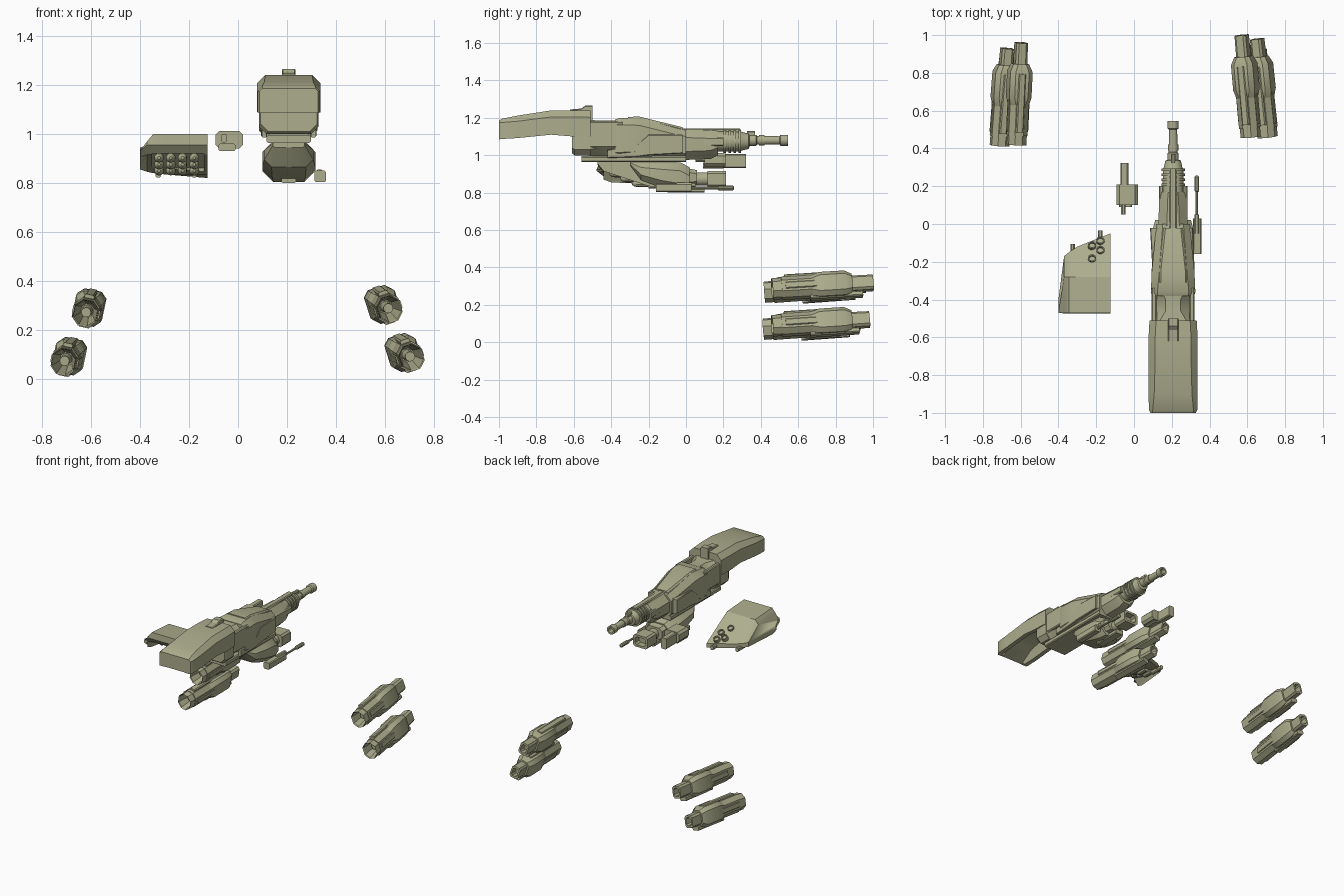
import bpy, bmesh, math
from mathutils import Matrix, Vector

olive = bpy.data.materials.new("olive_metal")
olive.diffuse_color = (0.42, 0.42, 0.27, 1)
CX = 0.207  # centre line of the main gun


def loft(name, sections, M=None):
    """Skin equal-length point loops and cap both ends."""
    bm = bmesh.new()
    rings = [[bm.verts.new(M @ Vector(p) if M else p) for p in s] for s in sections]
    n = len(rings[0])
    for a, b in zip(rings, rings[1:]):
        for i in range(n):
            j = (i + 1) % n
            bm.faces.new((a[i], a[j], b[j], b[i]))
    bm.faces.new(rings[0])
    bm.faces.new(rings[-1][::-1])
    bmesh.ops.recalc_face_normals(bm, faces=bm.faces)
    me = bpy.data.meshes.new(name)
    bm.to_mesh(me)
    bm.free()
    me.materials.append(olive)
    ob = bpy.data.objects.new(name, me)
    bpy.context.collection.objects.link(ob)
    return ob


def sec(y, x0, x1, z0, z1, c=0.02, cb=None):
    """Chamfered rectangle across y; c = top chamfer, cb = bottom chamfer."""
    b = c if cb is None else cb
    return [(x, y, z) for x, z in ((x0 + b, z0), (x1 - b, z0), (x1, z0 + b), (x1, z1 - c),
                                   (x1 - c, z1), (x0 + c, z1), (x0, z1 - c), (x0, z0 + b))]


def mid(y, hw, z0, z1, c=0.02, cb=None, cx=CX):
    return sec(y, cx - hw, cx + hw, z0, z1, c, cb)


def ring(y, r, cx=CX, cz=1.075, n=16):
    return [(cx + r * math.cos(2 * math.pi * (i + .5) / n), y,
             cz + r * math.sin(2 * math.pi * (i + .5) / n)) for i in range(n)]


def box(name, x0, x1, y0, y1, z0, z1, c=0.006, M=None):
    return loft(name, [sec(y0, x0, x1, z0, z1, c), sec(y1, x0, x1, z0, z1, c)], M)


def turned(name, steps, cx=CX, cz=1.075, n=16, M=None):
    return loft(name, [ring(y, r, cx, cz, n) for y, r in steps], M)


# ---- stock: shell with a trough underneath
def shell(y, hw, zb, zi, zt, c, t=0.03):
    pts = [(-hw, zb), (-hw, zt - c), (-hw + c, zt), (hw - c, zt), (hw, zt - c), (hw, zb),
           (hw - t, zb), (hw - t - .02, zi), (-hw + t + .02, zi), (-hw + t, zb)]
    return [(CX + x, y, z) for x, z in pts]

loft("stock", [shell(-1.0, .12, 1.085, 1.087, 1.185, .012),
               shell(-.985, .128, 1.087, 1.09, 1.195, .02),
               shell(-.90, .13, 1.092, 1.15, 1.212, .03),
               shell(-.72, .13, 1.11, 1.19, 1.24, .035),
               shell(-.60, .13, 1.10, 1.19, 1.24, .035),
               shell(-.51, .125, 1.10, 1.19, 1.238, .035)])
loft("stock_bulkhead", [mid(-.61, .115, 1.01, 1.22, .03), mid(-.595, .122, 1.0, 1.235, .03),
                        mid(-.51, .12, 1.0, 1.235, .03)])
loft("stock_latch", [mid(-.62, .028, 1.2, 1.245, .005), mid(-.56, .028, 1.2, 1.25, .005),
                     mid(-.54, .028, 1.2, 1.265, .005), mid(-.50, .028, 1.18, 1.265, .005)])

# ---- receiver
loft("neck", [mid(-.52, .115, .99, 1.19, .04), mid(-.46, .10, .98, 1.185, .06),
              mid(-.40, .10, .98, 1.185, .06), mid(-.32, .115, .98, 1.19, .04)])
loft("receiver", [mid(-.38, .112, .985, 1.19, .03), mid(-.36, .118, .98, 1.198, .035),
                  mid(-.25, .113, .98, 1.2, .04), mid(-.05, .093, .975, 1.145, .035),
                  mid(0, .09, .975, 1.135, .035)])
loft("receiver_top_ridge", [mid(-.31, .075, 1.1, 1.205, .01), mid(-.25, .075, 1.1, 1.207, .01),
                            mid(-.02, .05, 1.08, 1.15, .01)])
box("lower_rail", CX - .09, CX + .09, -.56, 0, .963, .995)
for s in (-1, 1):  # side rails and cheek plates
    x = CX + s * .1
    box("neck_side_rail", x - .014, x + .014, -.52, -.34, 1.04, 1.18)
    loft("cheek_plate", [sec(-.42, x - .01, x + .01, .985, 1.03, .004),
                         sec(-.27, x - .014, x + .014, .99, 1.05, .004),
                         sec(-.20, x - .012, x + .012, 1.0, 1.11, .004),
                         sec(-.02, x - .022, x - .0 + (.004 if s > 0 else .018), 1.01, 1.11, .004)])

# ---- barrel jacket and barrel
loft("jacket_rear", [mid(-.01, .078, .975, 1.14, .045), mid(.13, .074, .98, 1.135, .045),
                     mid(.17, .065, 1.0, 1.13, .04)])
turned("jacket_front", [(.15, .057), (.29, .055), (.30, .05), (.335, .042), (.34, .03)])
for i in range(4):
    y = .20 + i * .027
    turned("cooling_ring", [(y, .05), (y, .063), (y + .014, .063), (y + .014, .05)])
for s in (-1, 1):
    x = CX + s * .063
    box("jacket_side_rail", x - .012, x + .012, 0, .2, 1.05, 1.095)
box("jacket_top_rail", CX - .02, CX + .02, -.02, .29, 1.1, 1.143)
turned("barrel", [(.32, .03), (.375, .03), (.38, .024), (.50, .022), (.505, .03), (.545, .03),
                  (.545, .018), (.47, .016)], cz=1.08)
turned("barrel_collar", [(.39, .024), (.39, .028), (.42, .028), (.42, .024)], cz=1.08)
box("front_sight", CX - .012, CX + .012, .325, .37, 1.09, 1.13)

# ---- underslung launcher
loft("launcher_body", [mid(-.30, .065, .945, .968, .008), mid(-.24, .10, .865, .965, .03),
                       mid(-.13, .108, .825, .965, .04), mid(-.03, .108, .803, .962, .045),
                       mid(.02, .095, .81, .935, .045)])
loft("launcher_step", [mid(.01, .07, .835, .93, .02), mid(.06, .06, .84, .92, .02)])
turned("launcher_barrel", [(.05, .036), (.13, .036)], cz=.873)
loft("launcher_muzzle", [mid(.115, .055, .83, .915, .012), mid(.215, .055, .83, .915, .012),
                         mid(.215, .04, .845, .90, .012), mid(.17, .04, .845, .90, .012)])
box("launcher_keel", CX - .03, CX + .03, -.1, .10, .80, .83)

# ---- thin side gun
box("side_gun_body", .312, .358, -.16, .03, .803, .85)
box("side_gun_cap", .32, .345, -.05, .05, .83, .855)
turned("side_gun_rod", [(.02, .007), (.17, .007), (.175, .013), (.25, .013), (.256, .006)],
       .333, .825, 10)

# ---- small detached pod
box("pod_body", -.092, .02, .10, .21, .94, 1.012, .015)
box("pod_rear", -.068, -.045, .05, .14, .965, 1.0)
box("pod_barrel", -.072, -.030, .16, .322, .932, 1.008)
box("pod_underside", -.08, -.01, .09, .2, .93, .96)

# ---- missile fin: profile in y,z skinned along x
def fin(x, yr, yf, top, drop, rise):
    return [(x, yr, top), (x, yr - .003, .955 - drop * .3), (x, yr + .03, .915 - drop * .2),
            (x, min(-.20, yf - .04), .835 + rise), (x, yf, .82 + rise),
            (x, yf, .85 + rise), (x, min(-.28, yf - .08), top - .012)]

fin_ob = loft("missile_fin", [fin(-.125, -.47, -.05, 1.0, 0, 0), fin(-.30, -.47, -.12, 1.0, 0, .015),
                              fin(-.345, -.47, -.15, 1.0, 0, .02), fin(-.37, -.47, -.17, .97, 0, .025),
                              fin(-.40, -.468, -.40, .93, .04, .035)])
prof = [(-.6, .92), (-.3, .92), (-.23, .86), (-.23, .78), (-.6, .78)]
cut = loft("fin_cutter", [[(x, y, z) for y, z in prof] for x in (-.35, -.138)])
cut.hide_render = True
cut.hide_viewport = True
mod = fin_ob.modifiers.new("opening", "BOOLEAN")
mod.operation, mod.object, mod.solver = "DIFFERENCE", cut, "EXACT"
for i in range(4):
    for tip, z in ((-.41, .902), (-.35, .875), (-.29, .85)):
        turned("missile", [(tip, .006), (tip + .012, .016), (tip + .03, .02), (-.2, .02)],
               -.322 + i * .048, z, 10)
for x in (-.325, -.178):  # front tabs
    y = -.14 if x < -.3 else -.07
    box("fin_tab", x - .012, x + .012, y - .06, y + .035, .822, .85)
for x, y in ((-.222, -.115), (-.178, -.09), (-.178, -.14), (-.222, -.185)):  # exhaust rings
    z = .857 + (-.055 - y) * .55
    M = Matrix.Translation((x, y, z)) @ Matrix.Rotation(math.radians(61), 4, 'X')
    turned("exhaust_ring", [(-.03, .022), (.012, .022), (.012, .016), (-.0, .015)], 0, 0, 14, M)


# ---- four hollow thruster guns, built along +y then aimed
def thruster(rear, front, roll):
    a, b = Vector(rear), Vector(front)
    M = (Matrix.Translation(a) @ (b - a).to_track_quat('Y', 'Z').to_matrix().to_4x4()
         @ Matrix.Rotation(math.radians(roll), 4, 'Y'))
    L = (b - a).length

    def o(y, w, h, c, dz=0):
        return sec(y, -w, w, dz - h, dz + h, c)
    loft("thruster_tube", [o(.16, .025, .027, .014), o(.005, .044, .05, .027), o(0, .048, .054, .028),
                           o(.05, .048, .054, .028), o(.05, .051, .058, .028), o(.26, .051, .058, .028)], M)
    turned("thruster_core", [(.06, .012), (.06, .02), (.17, .024)], 0, 0, 12, M)
    loft("thruster_body", [o(.21, .05, .056, .026), o(.255, .06, .068, .024),
                           o(.39, .06, .068, .024), o(.43, .042, .052, .02)], M)
    loft("thruster_nozzle", [o(.40, .032, .042, .012), o(L, .031, .041, .012),
                             o(L, .02, .028, .01), o(L - .05, .018, .026, .01)], M)
    box("thruster_keel", -.025, .025, .2, L - .06, -.074, -.045, .006, M)
    for s in (-1, 1):
        x = s * .048
        box("thruster_side_strip", x - .009, x + .009, .07, .36, -.018, .018, .004, M)
    box("thruster_top_strip", -.02, .02, .07, .38, .04, .073, .006, M)

thruster((-.622, .42, .268), (-.597, .96, .308), 12)
thruster((-.712, .415, .070), (-.672, .93, .108), 12)
thruster((.618, .46, .285), (.570, 1.0, .318), -18)
thruster((.708, .46, .088), (.652, .98, .122), -18)

# crisp edges on everything, smooth on the round parts
for ob in bpy.context.collection.objects:
    if not ob.hide_viewport:
        ob.select_set(True)
        bpy.context.view_layer.objects.active = ob
bpy.ops.object.shade_smooth_by_angle(angle=math.radians(30))
